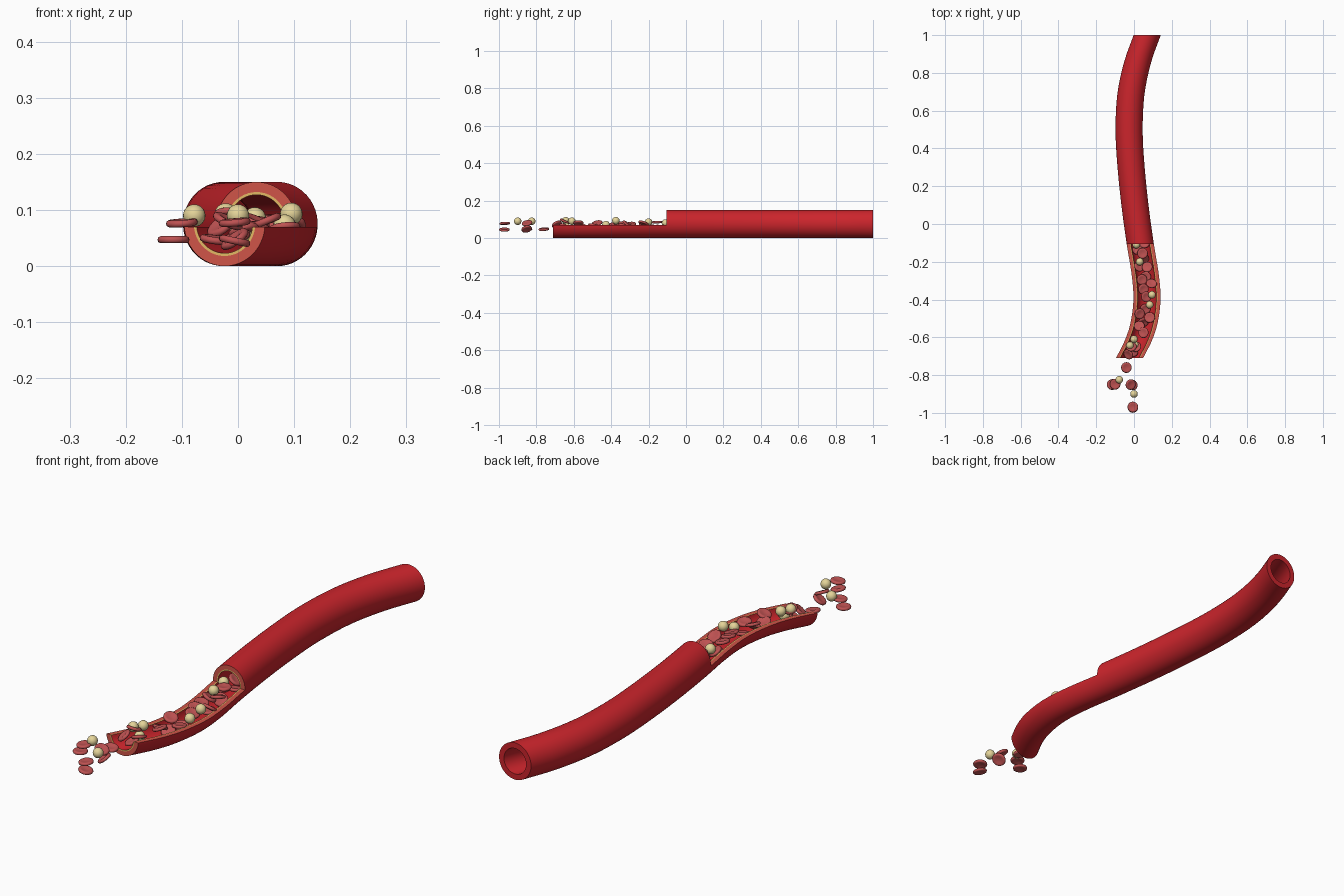
import bpy, bmesh, math, random
from mathutils import Euler

if "Cube" in bpy.data.objects:
    bpy.data.objects.remove(bpy.data.objects["Cube"])

random.seed(4)
RO, RM, RI = 0.075, 0.057, 0.052      # outside, lining outside, lining inside
ZC, ZCUT, Y0, YC, Y1 = 0.075, 0.07, -0.71, -0.105, 1.0
XS = 0.96                             # slight sideways squeeze of the section


def material(name, rgb):
    m = bpy.data.materials.new(name)
    m.diffuse_color = (*rgb, 1)
    m.use_nodes = True
    m.node_tree.nodes["Principled BSDF"].inputs["Base Color"].default_value = m.diffuse_color
    return m


RED = material("vessel_red", (0.6, 0.018, 0.025))
CUT = material("wall_cut", (0.63, 0.09, 0.065))
TAN = material("lining_tan", (0.78, 0.48, 0.13))
CELL = material("red_cell", (0.52, 0.085, 0.085))
PALE = material("pale_cell", (0.78, 0.66, 0.32))

# winding centre line, x as a function of y
PATH = [(-0.71, -0.024), (-0.62, 0.022), (-0.53, 0.052), (-0.4, 0.069), (-0.265, 0.059),
        (-0.105, 0.033), (0.1, 0.005), (0.32, -0.017), (0.5, -0.026), (0.69, -0.016),
        (0.86, 0.02), (1.0, 0.07)]


def centre(y):
    def slope(i):
        a, b = PATH[max(i - 1, 0)], PATH[min(i + 1, len(PATH) - 1)]
        return (b[1] - a[1]) / (b[0] - a[0])
    i = 0
    while i < len(PATH) - 2 and y > PATH[i + 1][0]:
        i += 1
    (ya, xa), (yb, xb) = PATH[i], PATH[i + 1]
    h = yb - ya
    t = (y - ya) / h
    return ((2*t**3 - 3*t*t + 1) * xa + (t**3 - 2*t*t + t) * h * slope(i)
            + (3*t*t - 2*t**3) * xb + (t**3 - t*t) * h * slope(i + 1))


# vessel: lower half runs the full length, upper half starts at the cut
bm = bmesh.new()
N = 24


def half(ys, lower):
    def ring(y, r):
        a0 = math.asin((ZCUT - ZC) / r)
        a1 = math.pi - a0
        if lower:
            a0, a1 = a0 + 2 * math.pi, a1
        return [bm.verts.new((centre(y) + XS * r * math.cos(a0 + (a1 - a0) * k / N), y,
                              ZC + r * math.sin(a0 + (a1 - a0) * k / N))) for k in range(N + 1)]

    def face(vs, mat):
        bm.faces.new(vs).material_index = mat

    rows = [[ring(y, r) for r in (RO, RM, RI)] for y in ys]
    for i in range(len(ys) - 1):
        p, q = rows[i], rows[i + 1]
        for s in (0, 2):
            for k in range(N):
                face((p[s][k], p[s][k+1], q[s][k+1], q[s][k]), 0)
        if lower and ys[i + 1] <= YC + 1e-6:      # flat cut along the open trough
            for s in (0, 1):
                for k in (0, N):
                    face((p[s][k], p[s+1][k], q[s+1][k], q[s][k]), s + 1)
    for row, end in ((rows[0], False), (rows[-1], True)):
        for s in (0, 1):
            for k in range(N):
                face((row[s][k], row[s][k+1], row[s+1][k+1], row[s+1][k]), 0 if end else s + 1)


front = [Y0 + (YC - Y0) * i / 16 for i in range(16)]
back = [YC + (Y1 - YC) * i / 24 for i in range(25)]
half(front + back, True)
half(back, False)
bmesh.ops.remove_doubles(bm, verts=bm.verts, dist=1e-5)
loose = [v for v in bm.verts if not v.link_faces]
bmesh.ops.delete(bm, geom=loose, context='VERTS')
bmesh.ops.recalc_face_normals(bm, faces=bm.faces)
me = bpy.data.meshes.new("vessel_wall")
bm.to_mesh(me)
bm.free()
for m in (RED, CUT, TAN):
    me.materials.append(m)
vessel = bpy.data.objects.new("vessel_wall", me)
bpy.context.collection.objects.link(vessel)
bpy.context.view_layer.objects.active = vessel
vessel.select_set(True)
bpy.ops.object.shade_smooth_by_angle(angle=math.radians(40))


def finish(bm, name, mat):
    me = bpy.data.meshes.new(name)
    bmesh.ops.recalc_face_normals(bm, faces=bm.faces)
    for f in bm.faces:
        f.smooth = True
    bm.to_mesh(me)
    bm.free()
    me.materials.append(mat)
    return me


# dished disc, turned from a profile
bm = bmesh.new()
prof = [(0, .003), (.010, .0036), (.018, .0058), (.0235, .0062), (.027, .0042), (.0285, 0)]
prof += [(r, -z) for r, z in reversed(prof[:-1])]
vs = [bm.verts.new((r, 0, z)) for r, z in prof]
es = [bm.edges.new(e) for e in zip(vs, vs[1:])]
bmesh.ops.spin(bm, geom=vs + es, cent=(0, 0, 0), axis=(0, 0, 1), angle=2 * math.pi, steps=24)
bmesh.ops.remove_doubles(bm, verts=bm.verts, dist=1e-5)
disc = finish(bm, "red_cell", CELL)

bm = bmesh.new()
bmesh.ops.create_uvsphere(bm, u_segments=20, v_segments=12, radius=0.02)
ball = finish(bm, "pale_cell", PALE)


def place(name, mesh, loc, rot=(0, 0, 0)):
    o = bpy.data.objects.new(name, mesh)
    o.location = loc
    o.rotation_euler = Euler([math.radians(a) for a in rot])
    bpy.context.collection.objects.link(o)


# loose cells in front of the open end: x, y, z, tilt x, tilt y
spilled = [(-.04, -.76, .047, 5, 8), (-.115, -.85, .047, 0, 0), (-.1, -.848, .077, 4, -4),
           (-.018, -.85, .08, 10, 25), (-.006, -.852, .048, 12, -35),
           (-.006, -.971, .045, 0, 12), (-.006, -.969, .078, 3, -5)]
for i, (x, y, z, a, b) in enumerate(spilled):
    place(f"spilled_red_cell_{i}", disc, (x, y, z), (a, b, 0))

# cells lying in the trough: x, y, z
inside = [(-.03, -.69, .072), (-.005, -.675, .05), (-.015, -.648, .09), (.01, -.65, .062),
          (.05, -.575, .08), (.028, -.54, .065), (.05, -.52, .048), (.083, -.495, .068),
          (.03, -.475, .08), (.06, -.45, .045), (.065, -.385, .072), (.05, -.345, .077),
          (.093, -.315, .075), (.042, -.295, .075), (.062, -.28, .042), (.028, -.225, .066),
          (.07, -.228, .08), (.045, -.155, .085), (.055, -.19, .05), (.02, -.135, .06),
          (.055, -.1, .06), (.03, -.06, .075)]
for i, p in enumerate(inside):
    lim = 45 if i % 3 == 0 else 22
    place(f"red_cell_{i}", disc, p,
          (random.uniform(-lim, lim), random.uniform(-lim, lim), random.uniform(0, 180)))

pale = [(-.078, -.825, .09), (0, -.9, .09), (0, -.61, .09), (-.022, -.643, .092), (.005, -.64, .06),
        (.095, -.375, .093), (.083, -.428, .072), (.03, -.2, .085), (.012, -.11, .08)]
for i, p in enumerate(pale):
    place(f"pale_cell_{i}", ball, p)
